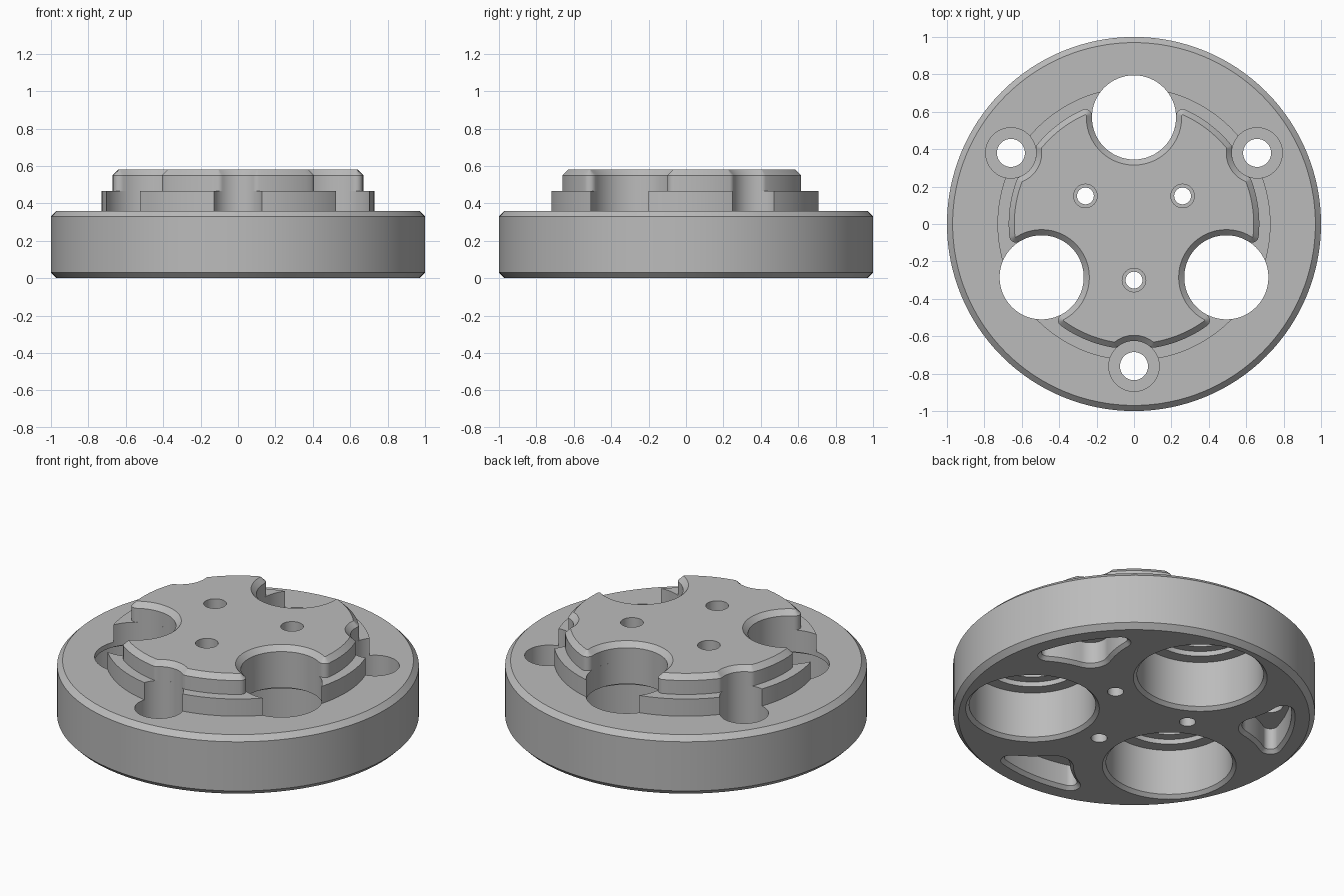
import bpy, bmesh, math
from mathutils import Vector, Matrix

if "Cube" in bpy.data.objects:
    bpy.data.objects.remove(bpy.data.objects["Cube"])

grey = bpy.data.materials.new("plain grey")
grey.use_nodes = True
grey.diffuse_color = (0.5, 0.5, 0.5, 1)
grey.node_tree.nodes["Principled BSDF"].inputs["Base Color"].default_value = (0.5, 0.5, 0.5, 1)

BORE_D, BORE_R = 0.57, 0.225      # large bores: distance from axis, radius
BOLT_D, BOLT_R = 0.76, 0.135      # bolt recesses
PIN_D = 0.3                       # small pin holes
BASE_H, STEP_H, TOP_H = 0.36, 0.465, 0.58
BOLT_ANGLES = [math.radians(a) for a in (30, 150, 270)]
BORE_ANGLES = [math.radians(a) for a in (90, 210, 330)]


def polar(r, a):
    return Vector((r * math.cos(a), r * math.sin(a)))


def heading(a, b):
    d = b - a
    return math.atan2(d.y, d.x)


def arc(c, r, a0, a1, n):
    """Points of the shorter arc from a0 to a1, without its start."""
    d = (a1 - a0 + math.pi) % (2 * math.pi) - math.pi
    return [c + polar(r, a0 + d * i / n) for i in range(1, n + 1)]


def offset_angle(a, d, b):
    """Angle at the origin in a triangle with sides a and d, facing side b."""
    return math.acos((a * a + d * d - b * b) / (2 * a * d))


def mirrored(points):
    return [Vector((p.x, -p.y)) for p in reversed(points)]


def loft(name, rings):
    """Solid through stacked outlines, given as (points, height)."""
    bm = bmesh.new()
    loops = [[bm.verts.new((p.x, p.y, z)) for p in pts] for pts, z in rings]
    n = len(loops[0])
    for lo, hi in zip(loops, loops[1:]):
        for i in range(n):
            j = (i + 1) % n
            bm.faces.new((lo[i], lo[j], hi[j], hi[i]))
    bm.faces.new(loops[0][::-1])
    bm.faces.new(loops[-1])
    bmesh.ops.recalc_face_normals(bm, faces=bm.faces)
    mesh = bpy.data.meshes.new(name)
    bm.to_mesh(mesh)
    bm.free()
    mesh.materials.append(grey)
    obj = bpy.data.objects.new(name, mesh)
    bpy.context.collection.objects.link(obj)
    return obj


def lathe(name, profile, centre=Vector((0, 0)), n=64):
    ring = [2 * math.pi * i / n for i in range(n)]
    return loft(name, [([centre + polar(r, a) for a in ring], z) for r, z in profile])


def cut(obj, cutters):
    for c in cutters:
        c.hide_render = True
        m = obj.modifiers.new("cut", 'BOOLEAN')
        m.operation, m.solver, m.object = 'DIFFERENCE', 'EXACT', c
    bpy.context.view_layer.update()
    deps = bpy.context.evaluated_depsgraph_get()
    mesh = bpy.data.meshes.new_from_object(obj.evaluated_get(deps))
    obj.modifiers.clear()
    obj.data = mesh


def pad_outline(e):
    """Raised pad outline, notched by bores and bolts, shrunk by e."""
    R, f = 0.67, 0.035
    bolt, bore = Vector((BOLT_D, 0)), polar(BORE_D, math.pi / 3)
    a1 = offset_angle(R - f, BOLT_D, BOLT_R + f)
    a2 = math.pi / 3 - offset_angle(R - f, BORE_D, BORE_R + f)
    c1, c2 = polar(R - f, a1), polar(R - f, a2)
    half = arc(bolt, BOLT_R + e, math.pi, heading(bolt, c1), 8)
    half += arc(c1, f - e, heading(c1, bolt), a1, 5)
    half += arc(Vector((0, 0)), R - e, a1, a2, 10)
    half += arc(c2, f - e, a2, heading(c2, bore), 5)
    half += arc(bore, BORE_R + e, heading(bore, c2), math.radians(240), 16)
    sector = mirrored(half[:-1]) + [Vector((BOLT_D - BOLT_R - e, 0))] + half
    return [Matrix.Rotation(a, 2) @ p for a in BOLT_ANGLES for p in sector]


def pocket_outline(e, turn):
    """Rounded triangle between two bores, grown by e."""
    R, side, f, tip = 0.89, 0.53, 0.06, 0.12
    bore = polar(BORE_D, math.pi / 3)
    apex = Vector((bore.x + math.sqrt((side + tip) ** 2 - bore.y ** 2), 0))
    a = math.pi / 3 - offset_angle(R - f, BORE_D, side + f)
    corner = polar(R - f, a)
    half = arc(apex, tip + e, math.pi, heading(apex, bore), 8)
    half += arc(bore, side - e, heading(bore, apex), heading(bore, corner), 6)
    half += arc(corner, f + e, heading(corner, bore), a, 10)
    half += arc(Vector((0, 0)), R + e, a, 0, 6)
    pts = [Vector((apex.x - tip - e, 0))] + half + mirrored(half[:-1])
    return [Matrix.Rotation(turn, 2) @ p for p in pts]


# Base disc with chamfered rims and the lower step
body = lathe("base_disc", [(0.97, 0), (1, 0.03), (1, BASE_H - 0.03), (0.97, BASE_H),
                           (0.73, BASE_H), (0.73, STEP_H)], n=128)

# Raised pad with a chamfered top edge
pad = loft("raised_pad", [(pad_outline(0), STEP_H), (pad_outline(0), TOP_H - 0.03),
                          (pad_outline(0.03), TOP_H)])

# Large stepped bores
bores = [lathe("bore_cutter", [(0.39, -0.02), (0.35, 0.02), (0.35, 0.3), (0.28, 0.3),
                               (0.28, 0.33), (BORE_R, 0.33), (BORE_R, 0.7)],
               polar(BORE_D, a)) for a in BORE_ANGLES]

# Bolt recesses from above and rounded pockets from below
bolts = [lathe("bolt_cutter", [(0.075, 0.1), (0.075, 0.2), (BOLT_R, 0.2), (BOLT_R, 0.7)],
               polar(BOLT_D, a), 48) for a in BOLT_ANGLES]
pockets = [loft("pocket_cutter", [(pocket_outline(0.02, a), -0.02), (pocket_outline(0, a), 0),
                                  (pocket_outline(-0.02, a), 0.02),
                                  (pocket_outline(-0.02, a), 0.15)]) for a in BOLT_ANGLES]

# Small counterbored pin holes
pins = [lathe("pin_cutter", [(0.045, -0.1), (0.045, 0.3), (0.063, 0.3), (0.063, 0.7)],
              polar(PIN_D, a), 32) for a in BOLT_ANGLES]

cut(body, bores + bolts + pockets + pins)
cut(pad, pins)
for c in bores + bolts + pockets + pins:
    bpy.data.objects.remove(c)

# Open the hidden underside of the pad
bm = bmesh.new()
bm.from_mesh(pad.data)
hidden = [f for f in bm.faces if f.normal.z < -0.9 and f.calc_center_median().z < STEP_H + 0.01]
bmesh.ops.delete(bm, geom=hidden, context='FACES')
bm.to_mesh(pad.data)
bm.free()

# Smooth round walls, crisp edges
for obj in (body, pad):
    bpy.ops.object.select_all(action='DESELECT')
    obj.select_set(True)
    bpy.context.view_layer.objects.active = obj
    bpy.ops.object.shade_smooth_by_angle(angle=math.radians(30))
